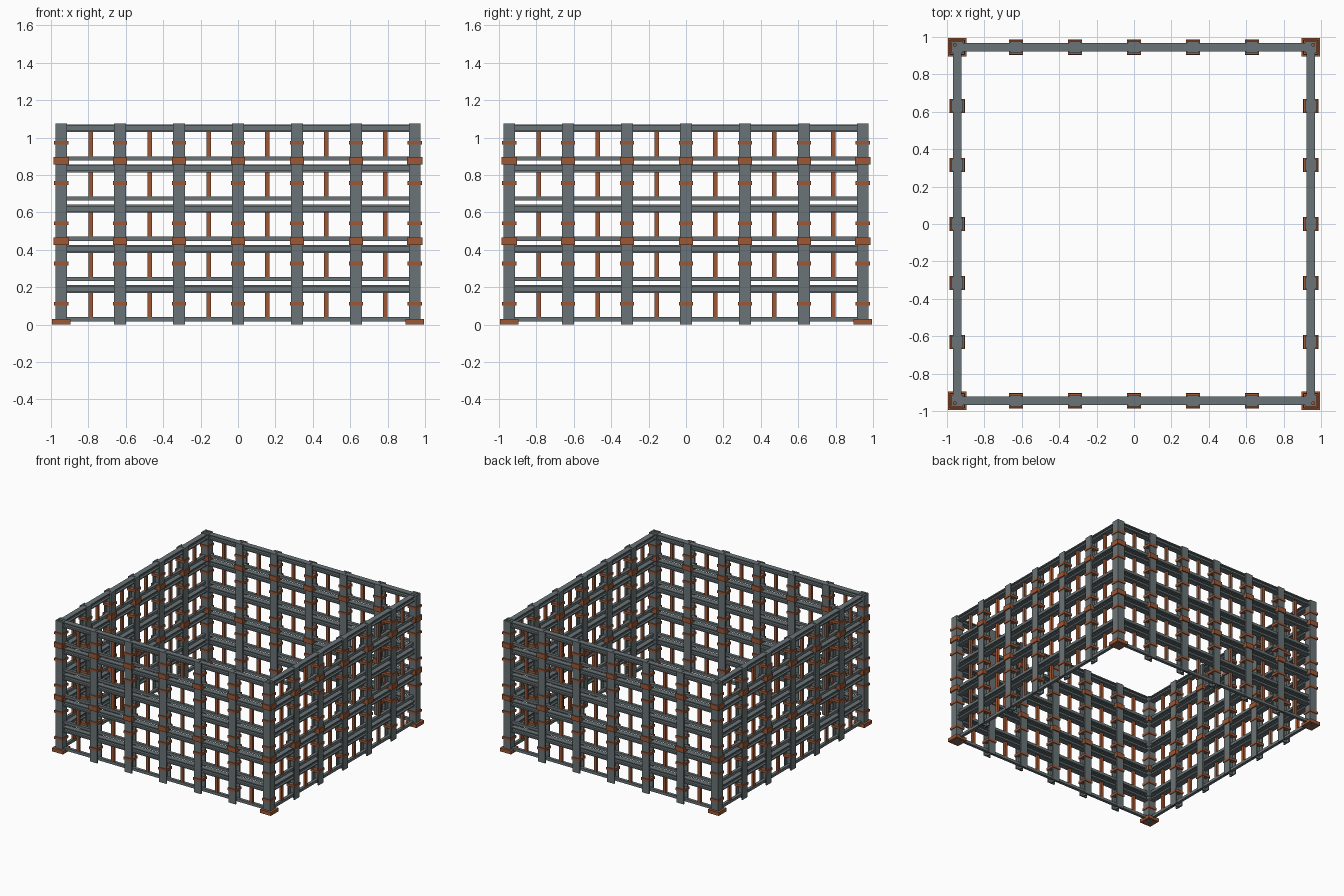
import bpy, bmesh, math
from mathutils import Matrix

if "Cube" in bpy.data.objects:
    bpy.data.objects.remove(bpy.data.objects["Cube"])

def material(name, rgb):
    m = bpy.data.materials.new(name)
    m.diffuse_color = (*rgb, 1)
    m.use_nodes = True
    m.node_tree.nodes["Principled BSDF"].inputs["Base Color"].default_value = m.diffuse_color
    return m

STEEL = material("grey steel", (0.145, 0.175, 0.185))
RUST = material("rust brown", (0.34, 0.095, 0.035))

R = 0.945                                   # wall centre line
COLS = [i * 0.315 for i in range(-3, 4)]
TIERS = [1.05 - i * 0.215 for i in range(5)]  # beam centres

def box(bm, x, z, sx, sy, sz, y=0.0):
    m = Matrix.Translation((x, y - R, z)) @ Matrix.Diagonal((sx, sy, sz, 1))
    bmesh.ops.create_cube(bm, size=1, matrix=m)

def prism(bm, pts, to_world, length):
    """Extrude a closed outline along local z, then place it."""
    f = bm.faces.new([bm.verts.new(to_world @ Matrix.Translation((p[0], p[1], -length / 2)).translation)
                      for p in pts])
    axis = to_world.to_3x3().col[2] * length
    ret = bmesh.ops.extrude_face_region(bm, geom=[f], use_keep_orig=True)
    vs = [g for g in ret["geom"] if isinstance(g, bmesh.types.BMVert)]
    bmesh.ops.translate(bm, verts=vs, vec=axis)

def i_section(w, d, t):
    """I outline, flanges at +-d/2 in local y."""
    a, b, c = w / 2, d / 2, t / 2
    right = [(a, -b), (a, -b + t), (c, -b + t), (c, b - t), (a, b - t), (a, b)]
    return right + [(-x, -y) for x, y in right]

def columns(bm):
    for x in COLS:
        prism(bm, i_section(0.064, 0.064, 0.011), Matrix.Translation((x, -R, 0.5375)), 1.075)

def beams(bm):
    for z in TIERS:
        # local z -> world x, local y -> world z
        m = Matrix.Translation((0, -R, z)) @ Matrix(
            ((0, 0, 1, 0), (1, 0, 0, 0), (0, 1, 0, 0), (0, 0, 0, 1)))
        prism(bm, i_section(0.044, 0.042, 0.009), m, 2 * R)

def rails(bm):
    for z in TIERS:
        box(bm, 0, z - 0.161, 2 * R, 0.024, 0.022)

def struts(bm):
    for z in TIERS:
        for x in COLS[:-1]:
            box(bm, x + 0.1575, z - 0.086, 0.024, 0.02, 0.134)

def bands(bm):
    for z in TIERS:
        for x in COLS:
            box(bm, x, z - 0.078, 0.075, 0.075, 0.02)

def collars(bm):
    for z in (0.877, 0.447):
        for x in COLS:
            box(bm, x, z, 0.075, 0.082, 0.04)

def corner_base(bm):
    box(bm, -R, 0.015, 0.1, 0.1, 0.028)

# four identical walls
PARTS = [("column", columns, STEEL), ("beam", beams, STEEL), ("rail", rails, STEEL),
         ("strut", struts, RUST), ("band", bands, RUST), ("collar", collars, RUST),
         ("corner_base", corner_base, RUST)]
for i, side in enumerate(("front", "right", "back", "left")):
    for name, build, mat in PARTS:
        bm = bmesh.new()
        build(bm)
        bmesh.ops.recalc_face_normals(bm, faces=bm.faces)
        bm.transform(Matrix.Rotation(i * math.pi / 2, 4, 'Z'))
        me = bpy.data.meshes.new(f"{side}_{name}")
        bm.to_mesh(me)
        bm.free()
        me.materials.append(mat)
        bpy.context.collection.objects.link(bpy.data.objects.new(f"{side}_{name}", me))
